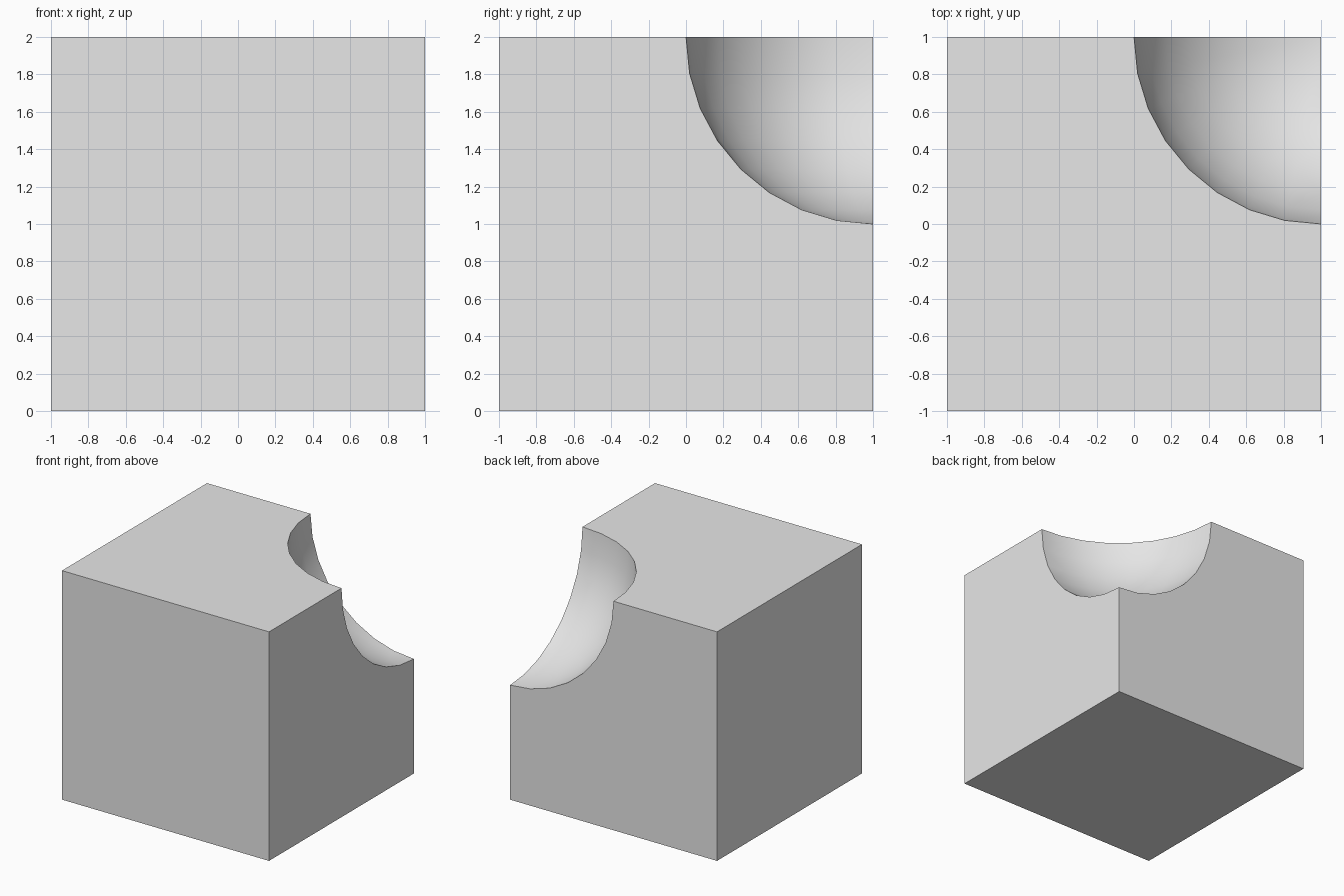
import bpy
import math

default = bpy.data.objects.get("Cube")
if default:
    bpy.data.objects.remove(default, do_unlink=True)

# Single plain grey
grey = bpy.data.materials.new("light grey")
grey.use_nodes = True
colour = (0.8, 0.8, 0.8, 1.0)
grey.diffuse_color = colour
grey.node_tree.nodes["Principled BSDF"].inputs["Base Color"].default_value = colour

# Block
bpy.ops.mesh.primitive_cube_add(size=2, location=(0, 0, 1))
block = bpy.context.object
block.name = "block"
block.data.materials.append(grey)

# Ball centred on the back left upper corner, used as cutter
bpy.ops.mesh.primitive_uv_sphere_add(segments=32, ring_count=16, radius=1, location=(1, 1, 2))
ball = bpy.context.object
ball.name = "corner_cutter"
ball.data.materials.append(grey)
ball.hide_render = True
bpy.ops.object.shade_smooth()

# Scoop the corner out of the block
cut = block.modifiers.new("scooped corner", "BOOLEAN")
cut.operation = "DIFFERENCE"
cut.solver = "EXACT"
cut.object = ball

bpy.ops.object.select_all(action="DESELECT")
block.select_set(True)
bpy.context.view_layer.objects.active = block
bpy.ops.object.modifier_apply(modifier=cut.name)
bpy.data.objects.remove(ball, do_unlink=True)

# Smooth scoop with crisp rims
bpy.ops.object.shade_smooth_by_angle(angle=math.radians(30))
